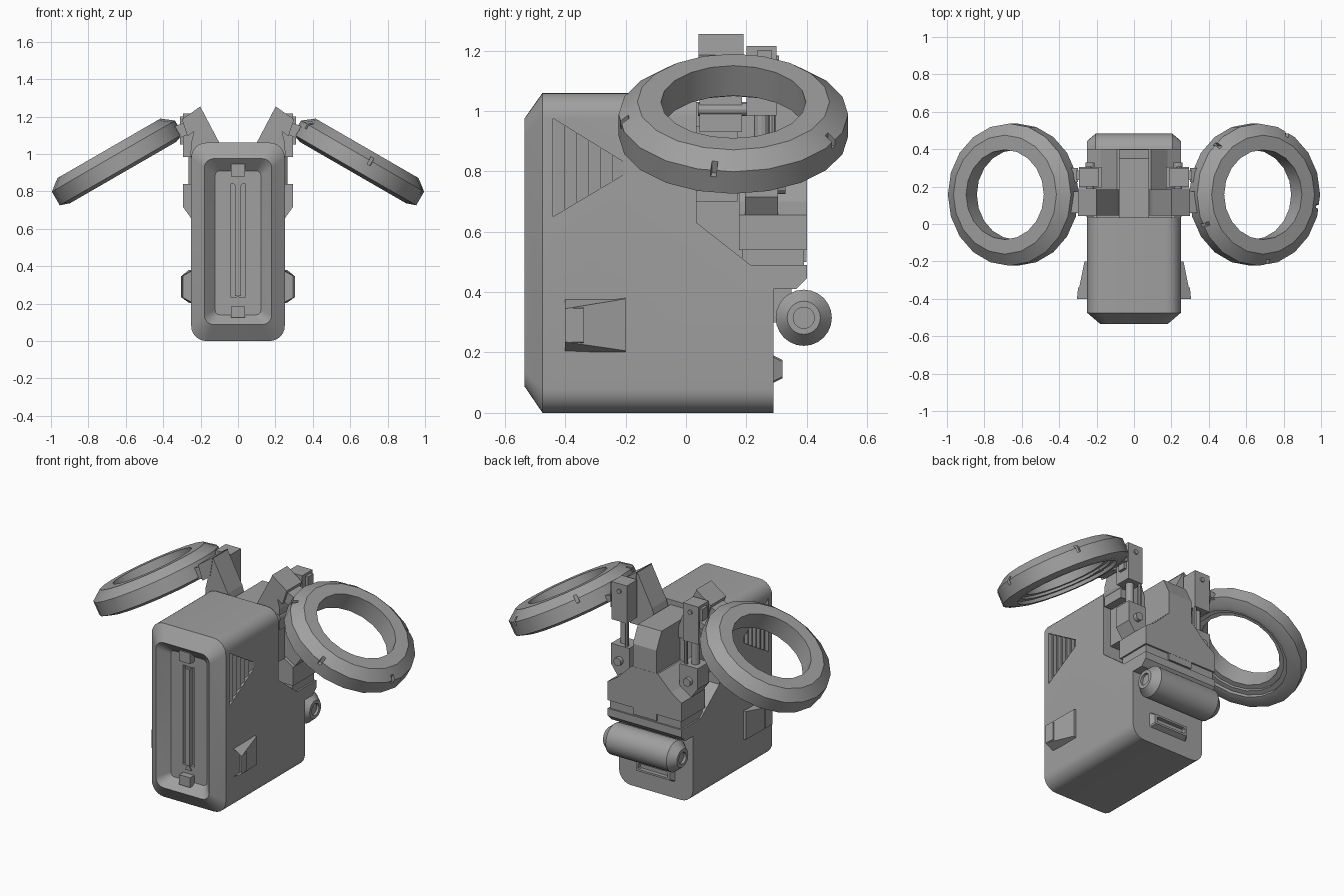
import bpy, bmesh, math
from mathutils import Matrix, Vector

if "Cube" in bpy.data.objects:
    bpy.data.objects.remove(bpy.data.objects["Cube"])

grey = bpy.data.materials.new("mid_grey")
grey.diffuse_color = (0.35, 0.35, 0.35, 1)
grey.use_nodes = True
grey.node_tree.nodes["Principled BSDF"].inputs["Base Color"].default_value = grey.diffuse_color


def finish(name, bm, s=1, smooth=False):
    """Turn a bmesh into an object; s=-1 mirrors it to the other side."""
    for v in bm.verts:
        v.co.x *= s
    bmesh.ops.recalc_face_normals(bm, faces=bm.faces)
    me = bpy.data.meshes.new(name)
    bm.to_mesh(me)
    bm.free()
    me.materials.append(grey)
    if smooth:
        smooth_mesh(me)
    ob = bpy.data.objects.new(name, me)
    bpy.context.collection.objects.link(ob)
    return ob


def smooth_mesh(me):
    for p in me.polygons:
        p.use_smooth = True
    me.set_sharp_from_angle(angle=math.radians(28))


def skin(bm, loops, closed=False):
    """Bridge equal-length point loops; cap the ends unless closed."""
    rows = [[bm.verts.new(p) for p in lp] for lp in loops]
    n = len(rows[0])
    for a, b in zip(rows, rows[1:] + (rows[:1] if closed else [])):
        for i in range(n):
            j = (i + 1) % n
            bm.faces.new((a[i], a[j], b[j], b[i]))
    if not closed:
        bm.faces.new(rows[0])
        bm.faces.new(rows[-1])


def prism(name, pts, axis, a, b, s=1):
    """Extrude a 2D profile along x, y or z from a to b."""
    put = {"x": lambda p, t: (t, p[0], p[1]), "y": lambda p, t: (p[0], t, p[1]),
           "z": lambda p, t: (p[0], p[1], t)}[axis]
    bm = bmesh.new()
    skin(bm, [[put(p, t) for p in pts] for t in (a, b)])
    return finish(name, bm, s)


def box(name, x, y, z, s=1):
    return prism(name, [(x[0], z[0]), (x[1], z[0]), (x[1], z[1]), (x[0], z[1])], "y", *y, s)


def lathe(name, rings, axis, centre, seg=16, s=1):
    """Capped turned part: rings of (radius, offset) along an axis."""
    c = Vector(centre)
    bm = bmesh.new()
    loops = []
    for r, t in rings:
        lp = []
        for i in range(seg):
            a = math.tau * i / seg
            u, v = r * math.cos(a), r * math.sin(a)
            lp.append(c + Vector({"x": (t, u, v), "y": (u, t, v), "z": (u, v, t)}[axis]))
        loops.append(lp)
    skin(bm, loops)
    return finish(name, bm, s, True)


def cut(ob, cutter, smooth=True):
    m = ob.modifiers.new("cut", "BOOLEAN")
    m.operation, m.object, m.solver = "DIFFERENCE", cutter, "EXACT"
    bpy.context.view_layer.update()
    dg = bpy.context.evaluated_depsgraph_get()
    me = bpy.data.meshes.new_from_object(ob.evaluated_get(dg))
    ob.modifiers.clear()
    ob.data = me
    if smooth:
        smooth_mesh(me)
    bpy.data.objects.remove(cutter)


def rounded(y, hw, z0, z1, r, n=6):
    """Rounded rectangle in the xz plane."""
    pts = []
    for k, (cx, cz) in enumerate([(hw - r, z1 - r), (r - hw, z1 - r), (r - hw, z0 + r), (hw - r, z0 + r)]):
        for i in range(n + 1):
            a = math.pi / 2 * (k + i / n)
            pts.append((cx + r * math.cos(a), y, cz + r * math.sin(a)))
    return pts


# main case with chamfered front rim and sunken panel
bm = bmesh.new()
skin(bm, [rounded(0.29, 0.25, 0, 1.06, 0.08), rounded(-0.475, 0.25, 0, 1.06, 0.08),
          rounded(-0.535, 0.18, 0.088, 0.975, 0.05), rounded(-0.475, 0.122, 0.14, 0.91, 0.025)])
case = finish("case", bm, 1, True)
cut(case, prism("rear_cut", [(0.035, 1.3), (0.035, 0.63), (0.29, 0.43), (0.5, 0.264), (0.5, 1.3)], "x", -0.5, 0.5))
cut(case, box("slot_cut", (-0.04, 0.04), (-0.6, -0.455), (0.235, 0.84)))

# front panel rail, end stops and pointers
box("slot_rail", (-0.016, 0.016), (-0.49, -0.45), (0.24, 0.83))
for z0, z1 in ((0.125, 0.185), (0.88, 0.945)):
    box("end_stop", (-0.037, 0.037), (-0.515, -0.46), (z0, z1))
for z, d in ((0.245, -1), (0.805, 1)):
    prism("pointer", [(-0.022, z + d * 0.035), (0.022, z + d * 0.035), (0, z)], "y", -0.483, -0.45)

for s in (1, -1):
    # triangular side vent with slanted slats
    cut(case, prism("vent_cut", [(-0.44, 0.65), (-0.44, 0.975), (-0.205, 0.83), (-0.205, 0.79)], "x", 0.225, 0.3, s))
    for i in range(6):
        y = -0.44 + i * 0.0392
        f = (y + 0.44) / 0.235
        prism("vent_slat", [(0.21, y + 0.004), (0.228, y + 0.004), (0.247, y + 0.039), (0.21, y + 0.039)],
              "z", 0.65 + 0.14 * f, 0.975 - 0.145 * f, s)

    # flared side scoop, open to the front
    bm = bmesh.new()
    skin(bm, [[(0.24, -0.2, 0.2), (0.24, -0.2, 0.382), (0.265, -0.2, 0.378), (0.265, -0.2, 0.206)],
              [(0.24, -0.4, 0.2), (0.24, -0.4, 0.382), (0.305, -0.4, 0.345), (0.305, -0.4, 0.235)]])
    bm.faces.ensure_lookup_table()
    mouth = min(bm.faces, key=lambda f: f.calc_center_median().y)
    bmesh.ops.inset_region(bm, faces=[mouth], thickness=0.009)
    for v in mouth.verts:
        v.co.y += 0.06
        v.co.x -= 0.006
    finish("side_scoop", bm, s)

# rear spine: lower block, groove band, shoulders and column
prism("spine_foot", [(0.15, 0.49), (0.4, 0.49), (0.4, 0.445), (0.365, 0.41), (0.15, 0.41)], "x", -0.25, 0.25)
box("spine_band", (-0.24, 0.24), (0.185, 0.39), (0.48, 0.55))
prism("spine_shoulders", [(-0.25, 0.54), (0.25, 0.54), (0.25, 0.655), (0.18, 0.70), (0.09, 0.79),
                          (-0.09, 0.79), (-0.18, 0.70), (-0.25, 0.655)], "y", 0.175, 0.4)
prism("spine_column", [(0.03, 0.5), (0.399, 0.5), (0.399, 0.93), (0.35, 1.03), (0.03, 1.03)], "x", -0.08, 0.08)

# rear roller with dished ends
lathe("rear_roller", [(0.035, -0.235), (0.035, -0.25), (0.055, -0.25), (0.093, -0.205), (0.093, 0.205),
                      (0.055, 0.25), (0.035, 0.25), (0.035, 0.235)], "x", (0, 0.39, 0.315), 24)
box("roller_bracket", (-0.14, 0.14), (0.27, 0.35), (0.3, 0.43))

# rear socket frame
bm = bmesh.new()
skin(bm, [rounded(y, w, 0.145 - h, 0.145 + h, 0.006, 1) for y, w, h in
          ((0.28, 0.13, 0.045), (0.29, 0.13, 0.045), (0.32, 0.115, 0.03), (0.32, 0.1, 0.018), (0.295, 0.1, 0.018))])
finish("rear_socket", bm)

# ring cross-section: (radius, height below the upper face)
section = [(0.24, 0), (0.318, 0), (0.38, -0.048), (0.38, -0.132), (0.328, -0.15),
           (0.298, -0.15), (0.298, -0.13), (0.27, -0.13), (0.27, -0.115), (0.24, -0.115)]
place = Matrix.Translation((0.69, 0.157, 1.03)) @ Matrix.Rotation(math.radians(30), 4, "Y")

for s in (1, -1):
    # tilted ring with five notches
    bm = bmesh.new()
    skin(bm, [[place @ Vector((r * math.cos(a), r * math.sin(a), h)) for r, h in section]
              for a in (math.tau * i / 20 for i in range(20))], closed=True)
    ring = finish("ring", bm, s, True)
    bm = bmesh.new()
    for k in range(5):
        turn = Matrix.Rotation(math.radians(-10 + 72 * k), 4, "Z")
        bmesh.ops.create_cube(bm, size=1, matrix=place @ turn @ Matrix.Translation((0.375, 0, -0.035))
                              @ Matrix.Diagonal((0.05, 0.02, 0.075, 1)))
    cut(ring, finish("notch_cut", bm, s))

    # leaning arm and the link that carries the ring
    prism("arm", [(0.06, 0.93), (0.1, 1.06), (0.2, 1.25), (0.215, 1.2), (0.25, 1.06), (0.25, 0.93)],
          "y", 0.045, 0.185, s)
    prism("arm_link", [(0.2, 1.255), (0.3, 1.185), (0.27, 1.095), (0.22, 1.13)], "y", 0.042, 0.19, s)
    prism("ring_mount", [(0.28, 1.17), (0.4, 1.125), (0.4, 1.05), (0.25, 1.11)], "y", 0.06, 0.175, s)
    lathe("arm_pivot", [(0.022, 0.04), (0.022, 0.2)], "y", (0.235, 0, 1.005), 12, s)
    box("arm_base", (0.06, 0.2), (0.03, 0.17), (0.7, 0.95), s)

    # piston: head, rods, foot and pins
    box("piston_head", (0.19, 0.293), (0.2, 0.3), (0.985, 1.215), s)
    lathe("piston_rod", [(0.024, 0.8), (0.024, 1.0)], "z", (0.24, 0.25, 0), 12, s)
    lathe("piston_thin_rod", [(0.011, 0.7), (0.011, 1.0)], "z", (0.2, 0.285, 0), 8, s)
    prism("piston_foot", [(0.17, 0.655), (0.25, 0.655), (0.293, 0.715), (0.293, 0.84), (0.17, 0.84)],
          "y", 0.195, 0.305, s)
    lathe("foot_pin", [(0.025, 0.3), (0.025, 0.33)], "y", (0.235, 0, 0.75), 12, s)
    lathe("head_pin", [(0.014, 0.295), (0.014, 0.308)], "y", (0.24, 0, 1.17), 10, s)
    box("ring_hinge", (0.28, 0.31), (0.235, 0.285), (1.05, 1.2), s)
    prism("hinge_tab", [(0.3, 1.13), (0.38, 1.1), (0.38, 1.06), (0.3, 1.09)], "y", 0.225, 0.3, s)
